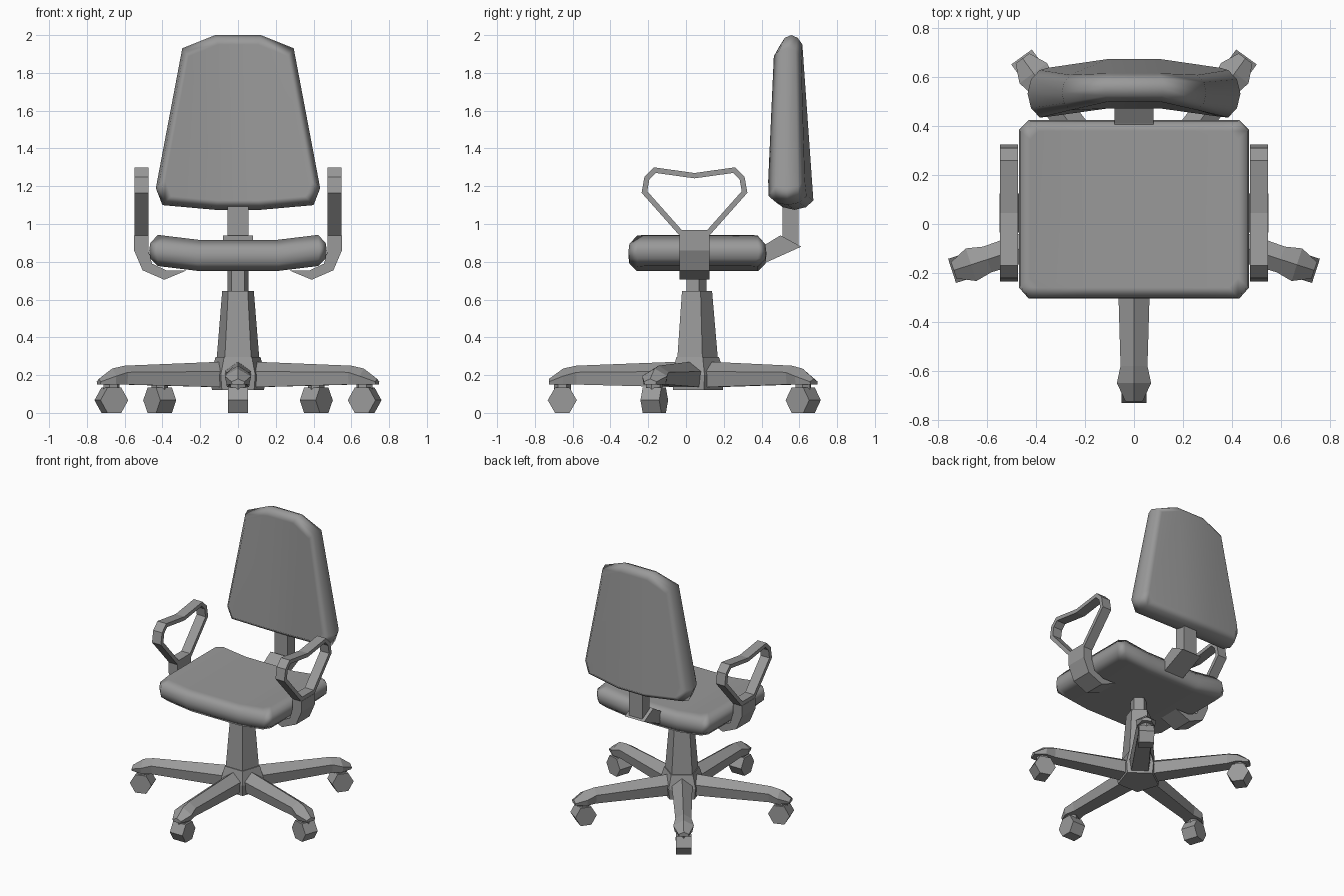
import bpy
import bmesh
from math import radians, sin, cos, tau
from mathutils import Vector, Matrix

cube = bpy.data.objects.get("Cube")
if cube:
    bpy.data.objects.remove(cube, do_unlink=True)

GREY = (0.32, 0.32, 0.32, 1)
grey = bpy.data.materials.new("plain_grey")
grey.use_nodes = True
grey.diffuse_color = GREY
grey.node_tree.nodes["Principled BSDF"].inputs["Base Color"].default_value = GREY

HUB = Vector((0, 0.05, 0))


def make(name, verts, faces, matrix=Matrix(), smooth=False):
    """Mesh object with outward normals."""
    bm = bmesh.new()
    vs = [bm.verts.new(matrix @ Vector(v)) for v in verts]
    for f in faces:
        bm.faces.new([vs[i] for i in f])
    bmesh.ops.recalc_face_normals(bm, faces=bm.faces)
    for f in bm.faces:
        f.smooth = smooth
    me = bpy.data.meshes.new(name)
    bm.to_mesh(me)
    bm.free()
    me.materials.append(grey)
    ob = bpy.data.objects.new(name, me)
    bpy.context.collection.objects.link(ob)
    if smooth:
        ob.modifiers.new("soft_edges", 'WEIGHTED_NORMAL').weight = 80
    return ob


def bridge(n, rings):
    """Side quads between consecutive rings of n points."""
    return [(r * n + i, r * n + (i + 1) % n, (r + 1) * n + (i + 1) % n, (r + 1) * n + i)
            for r in range(rings - 1) for i in range(n)]


def loft(name, rings, matrix=Matrix()):
    n, k = len(rings[0]), len(rings)
    caps = [tuple(range(n)), tuple(range((k - 1) * n, k * n))]
    return make(name, sum(rings, []), bridge(n, k) + caps, matrix)


def cushion(name, half, rings, place):
    """Padded slab: mirrored outline, folded caps; rings are (depth, inset)."""
    n = 2 * len(half)
    h = len(half)
    mid = (half[0][1] + half[-1][1]) / 2
    wide = max(p[0] for p in half)
    tall = abs(half[-1][1] - half[0][1]) / 2
    outline = half + [(-u, v) for u, v in reversed(half)]
    verts = []
    for depth, inset in rings:
        for u, v in outline:
            fold = max(0, abs(u) - half[0][0])
            verts.append(place(u * (1 - inset / wide),
                               mid + (v - mid) * (1 - inset / tall), depth, fold))
    faces = bridge(n, len(rings))
    for base in (0, (len(rings) - 1) * n):
        faces += [[base + i for i in range(h)],
                  [base + i for i in range(h, n)],
                  [base, base + h - 1, base + h, base + n - 1]]
    return make(name, verts, faces, smooth=True)


def polygon(n, radius, z, start):
    return [(radius * cos(start + tau * i / n), radius * sin(start + tau * i / n), z)
            for i in range(n)]


def offset(points, t):
    """Mitred inward offset of a closed counter-clockwise path."""
    out = []
    for i, p in enumerate(points):
        a = (p - points[i - 1]).normalized()
        b = (points[(i + 1) % len(points)] - p).normalized()
        na, nb = Vector((-a.y, a.x)), Vector((-b.y, b.x))
        out.append(p + (na + nb) * t / (1 + na.dot(nb)))
    return out


# Seat: shallow dish, raised toward both sides
seat_half = [(0.22, -0.305), (0.43, -0.305), (0.47, -0.26),
             (0.47, 0.385), (0.43, 0.425), (0.22, 0.425)]
cushion("seat", seat_half, [(0.75, 0.045), (0.79, 0.005), (0.83, 0), (0.87, 0.005), (0.915, 0.045)],
        lambda u, v, d, fold: (u, v, d + 0.11 * fold))


# Backrest: tapered, wrapped forward at both sides
def back_place(u, v, d, fold):
    t = (v - 1.15) / 0.8
    thick = 0.1 - 0.03 * t - (0.012 if v > 1.94 else 0)
    return (u, 0.573 - 0.015 * t + d * thick - 0.125 * fold, v)


back_half = [(0.12, 1.075), (0.4, 1.1), (0.435, 1.19), (0.295, 1.93), (0.12, 2.0)]
cushion("backrest", back_half, [(-1, 0.05), (-0.6, 0.014), (0, 0), (0.6, 0.014), (1, 0.05)],
        back_place)

# Backrest support: angled bracket under the seat and an upright bar
bracket = [(0.3, 0.76), (0.41, 0.79), (0.61, 0.88), (0.5, 0.94), (0.41, 0.885), (0.3, 0.84)]
loft("back_bracket", [[(x, y, z) for y, z in bracket] for x in (-0.08, 0.08)])
upright = [(-0.055, 0.51), (0.055, 0.51), (0.055, 0.595), (-0.055, 0.595)]
loft("back_upright", [[(x, y, z) for x, y in upright] for z in (0.88, 1.2)])

# Armrests: strap below the seat edge and a closed hand loop above it
strap = [(0.55, 0.94), (0.55, 0.86), (0.505, 0.755), (0.39, 0.705), (0.27, 0.755),
         (0.38, 0.755), (0.455, 0.79), (0.475, 0.86), (0.475, 0.94)]
right_path = [(0.08, 0.94), (0.28, 1.165), (0.265, 1.25), (0.215, 1.3)]
path = [Vector(p) for p in right_path] + [Vector((0, 1.27))]
path += [Vector((-y, z)) for y, z in reversed(right_path)]
inner = offset(path, 0.028)
for side, sign in (("left", 1), ("right", -1)):
    loft(side + "_arm_strap", [[(sign * x, y, z) for x, z in strap] for y in (-0.035, 0.125)])
    rings = [[(sign * x, p.x + 0.045, p.y) for p in pts]
             for pts, x in ((path, 0.475), (path, 0.548), (inner, 0.548), (inner, 0.475))]
    n = len(path)
    make(side + "_arm_loop", sum(rings, []),
         bridge(n, 4) + [(3 * n + i, 3 * n + (i + 1) % n, (i + 1) % n, i) for i in range(n)])

# Five-sided column, gas lift and hub
at_hub = Matrix.Translation(HUB)
start = radians(90)
loft("column", [polygon(5, 0.121, 0.26, start), polygon(5, 0.088, 0.645, start)], at_hub)
loft("lift_pole", [polygon(5, 0.058, 0.6, start), polygon(5, 0.058, 0.78, start)], at_hub)
loft("hub", [polygon(5, 0.145, 0.12, start), polygon(5, 0.155, 0.2, start),
             polygon(5, 0.125, 0.295, start)], at_hub)

# Legs and casters: radius, bottom and shoulder half widths, then heights
leg_sections = [(0.06, 0.06, 0.072, 0.135, 0.22, 0.272),
                (0.63, 0.045, 0.055, 0.15, 0.215, 0.25),
                (0.7, 0.06, 0.07, 0.15, 0.195, 0.235),
                (0.775, 0.03, 0.035, 0.15, 0.165, 0.18)]
leg_rings = [[(r, -wb, zb), (r, wb, zb), (r, ws, zs), (r, 0, zr), (r, -ws, zs)]
             for r, wb, ws, zb, zs, zr in leg_sections]
for i in range(5):
    turn = at_hub @ Matrix.Rotation(radians(-90 + 72 * i), 4, 'Z')
    loft(f"leg_{i + 1}", leg_rings, turn)
    wheel_at = turn @ Matrix.Translation((0.705, 0, 0.067))
    wheel = [[(x, w, z) for x, z, _ in polygon(6, 0.077, 0, 0)] for w in (-0.052, 0.052)]
    loft(f"caster_wheel_{i + 1}", wheel, wheel_at)
    loft(f"caster_stem_{i + 1}", [polygon(6, 0.045, z, 0) for z in (0.05, 0.095)], wheel_at)
